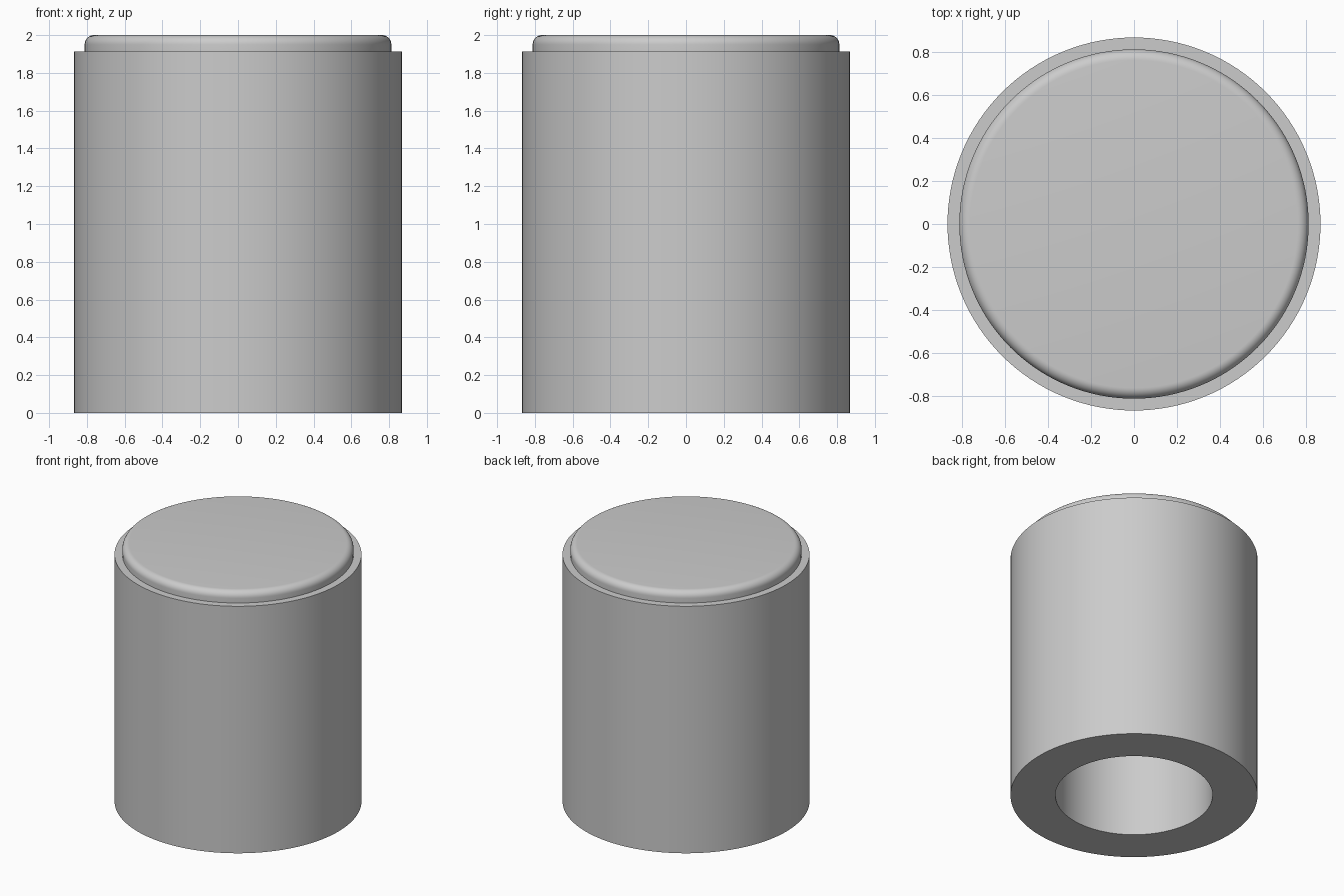
import bpy
import bmesh
from math import sin, cos, pi, radians

SEGMENTS = 128
RADIUS, CAP_RADIUS, BORE_RADIUS = 0.867, 0.812, 0.552
SHOULDER, TOP, BORE_TOP, FILLET = 1.913, 2.0, 1.75, 0.05

cube = bpy.data.objects.get("Cube")
if cube:
    bpy.data.objects.remove(cube, do_unlink=True)

grey = bpy.data.materials.new("plain grey")
grey.use_nodes = True
colour = (0.6, 0.6, 0.6, 1)
grey.diffuse_color = colour
grey.node_tree.nodes["Principled BSDF"].inputs["Base Color"].default_value = colour


def revolve(name, profile):
    """Turn a (radius, height) profile around the z axis."""
    bm = bmesh.new()
    rings = []
    for r, z in profile:
        angles = [2 * pi * i / SEGMENTS for i in range(SEGMENTS)]
        rings.append([bm.verts.new((r * cos(a), r * sin(a), z)) for a in angles])
    for low, high in zip(rings, rings[1:]):
        for i in range(SEGMENTS):
            j = (i + 1) % SEGMENTS
            bm.faces.new((low[i], low[j], high[j], high[i]))
    # Close the poles where the profile meets the axis
    bmesh.ops.remove_doubles(bm, verts=bm.verts, dist=1e-5)
    mesh = bpy.data.meshes.new(name)
    bm.to_mesh(mesh)
    bm.free()
    mesh.materials.append(grey)
    obj = bpy.data.objects.new(name, mesh)
    bpy.context.collection.objects.link(obj)
    bpy.ops.object.select_all(action="DESELECT")
    obj.select_set(True)
    bpy.context.view_layer.objects.active = obj
    bpy.ops.object.shade_smooth_by_angle(angle=radians(30))
    return obj


# Cylindrical body with a blind bore in the underside
revolve("body", [
    (0, BORE_TOP), (BORE_RADIUS, BORE_TOP), (BORE_RADIUS, 0),
    (RADIUS, 0), (RADIUS, SHOULDER), (CAP_RADIUS, SHOULDER),
])

# Raised top disc with a rounded rim
steps = 8
rim = [(CAP_RADIUS - FILLET + FILLET * cos(pi / 2 * i / steps),
        TOP - FILLET + FILLET * sin(pi / 2 * i / steps)) for i in range(steps + 1)]
revolve("top_disc", [(CAP_RADIUS, SHOULDER)] + rim + [(0, TOP)])
